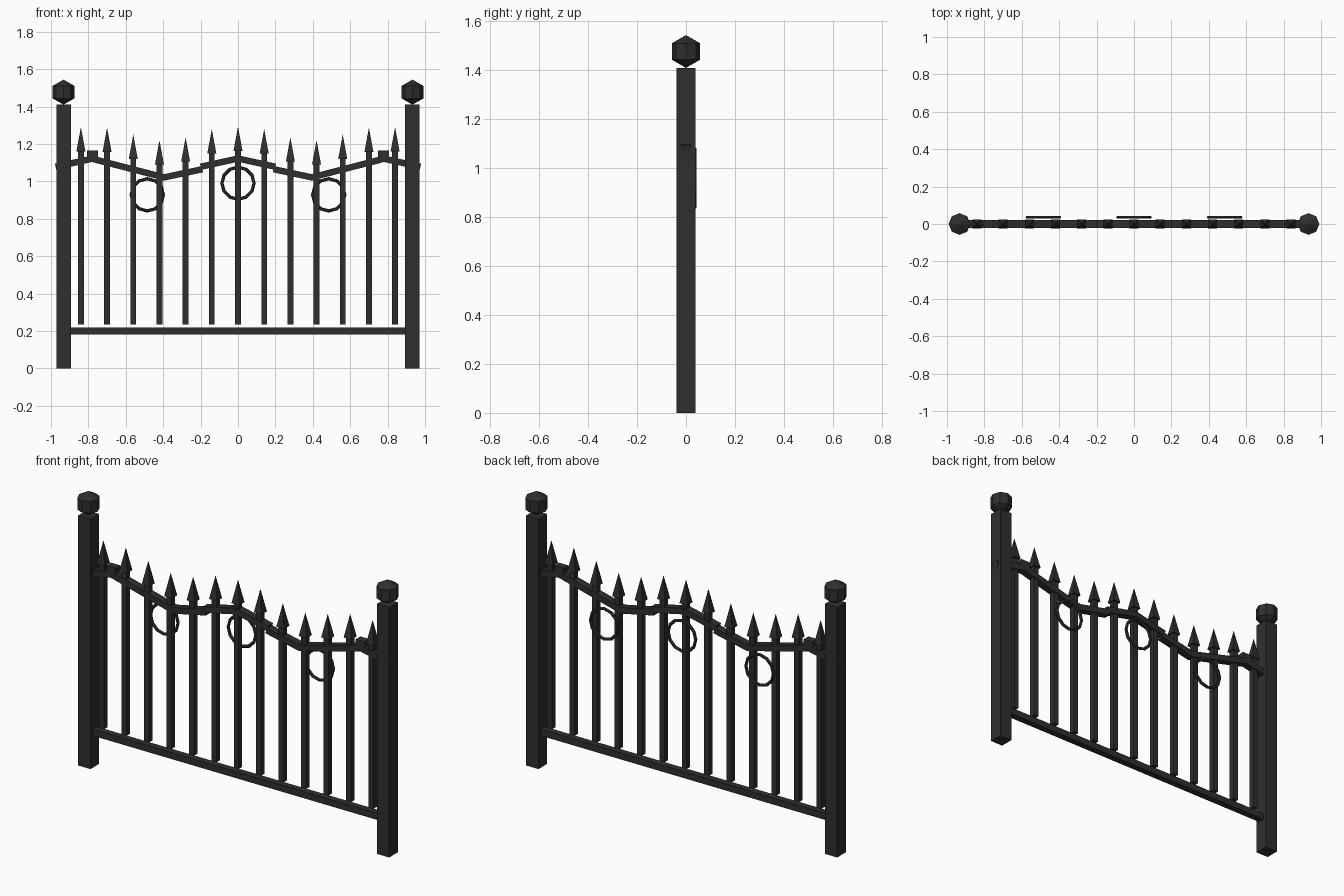
import bpy
from math import pi, atan2, hypot

if "Cube" in bpy.data.objects:
    bpy.data.objects.remove(bpy.data.objects["Cube"])

iron = bpy.data.materials.new("dark_iron")
iron.diffuse_color = (0.028, 0.028, 0.032, 1)
iron.use_nodes = True
iron.node_tree.nodes["Principled BSDF"].inputs["Base Color"].default_value = iron.diffuse_color


def finish(name):
    o = bpy.context.object
    o.name = name
    o.data.materials.append(iron)
    return o


def box(name, loc, size, tilt=0):
    bpy.ops.mesh.primitive_cube_add(size=1, location=loc, rotation=(0, tilt, 0))
    o = finish(name)
    o.scale = size
    return o


def bar(name, x0, z0, x1, z1):
    # straight rail piece between two points in the xz plane
    dx, dz = x1 - x0, z1 - z0
    return box(name, ((x0 + x1) / 2, 0, (z0 + z1) / 2),
               (hypot(dx, dz), 0.042, 0.034), -atan2(dz, dx))


def picket(x, tip):
    # square bar with a four-sided spear head
    base, top = 0.235, tip - 0.128
    box("picket", (x, 0, (base + top) / 2), (0.031, 0.031, top - base))
    bpy.ops.mesh.primitive_cone_add(vertices=4, radius1=0.034, radius2=0, depth=0.13,
                                    location=(x, 0, tip - 0.065), rotation=(0, 0, pi / 4))
    finish("spear_head")


def ring(x, z):
    # decorative ring on the back face
    bpy.ops.mesh.primitive_torus_add(major_segments=12, minor_segments=6,
                                     major_radius=0.086, minor_radius=0.009,
                                     location=(x, 0.036, z), rotation=(pi / 2, 0, 0))
    finish("ring")


# lower rail
box("bottom_rail", (0, 0, 0.199), (1.82, 0.037, 0.037))

# centre picket and ring
picket(0, 1.293)
ring(0, 0.99)

tips = [1.279, 1.235, 1.22, 1.25, 1.287, 1.29]
for s in (-1, 1):
    # post with faceted bicone finial
    box("post", (s * 0.932, 0, 0.705), (0.077, 0.077, 1.41))
    bpy.ops.mesh.primitive_uv_sphere_add(segments=8, ring_count=2, radius=0.067,
                                         location=(s * 0.933, 0, 1.477))
    finish("finial")

    # wavy top rail
    for x0, z0, x1, z1 in ((0, 1.122, 0.2, 1.078), (0.19, 1.065, 0.4, 1.02),
                           (0.39, 1.02, 0.785, 1.122), (0.775, 1.122, 0.975, 1.078)):
        bar("top_rail", s * x0, z0, s * x1, z1)
    box("rail_block", (s * 0.778, 0, 1.142), (0.058, 0.042, 0.046))

    # pickets and side rings
    for i, tip in enumerate(tips):
        picket(s * 0.14 * (i + 1), tip)
    ring(s * 0.485, 0.928)
